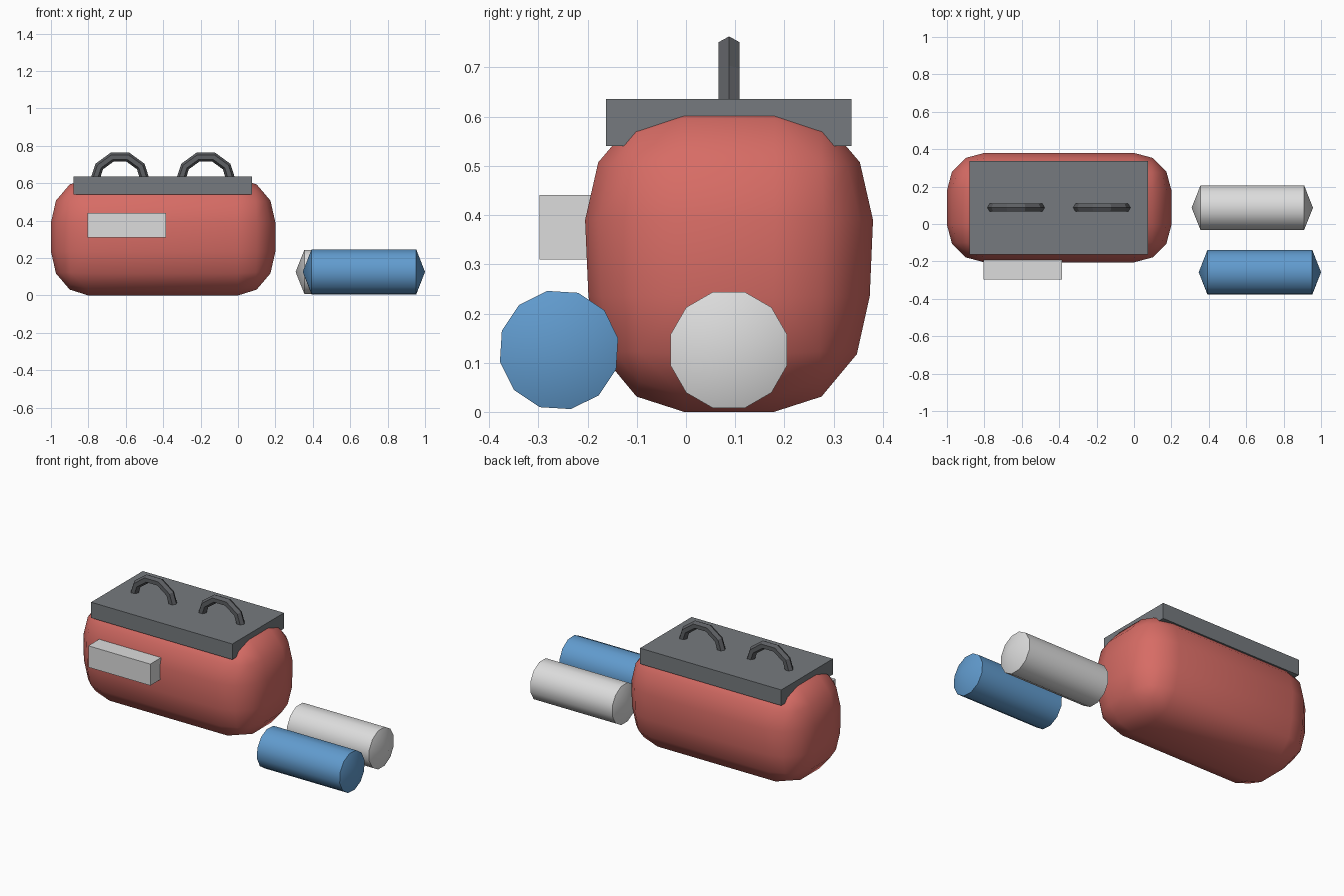
import bpy, bmesh, math
from mathutils import Matrix, Vector

cube = bpy.data.objects.get("Cube")
if cube:
    bpy.data.objects.remove(cube, do_unlink=True)


def material(name, rgb):
    m = bpy.data.materials.new(name)
    m.use_nodes = True
    m.diffuse_color = (*rgb, 1)
    m.node_tree.nodes["Principled BSDF"].inputs["Base Color"].default_value = (*rgb, 1)
    return m


red = material("soft red", (0.68, 0.15, 0.13))
grey = material("slate grey", (0.18, 0.195, 0.21))
dark = material("dark grey", (0.11, 0.115, 0.125))
pale = material("pale grey", (0.72, 0.72, 0.72))
blue = material("steel blue", (0.12, 0.33, 0.62))


def finish(name, bm, mat, smooth=False):
    bmesh.ops.recalc_face_normals(bm, faces=bm.faces)
    mesh = bpy.data.meshes.new(name)
    bm.to_mesh(mesh)
    bm.free()
    mesh.materials.append(mat)
    ob = bpy.data.objects.new(name, mesh)
    bpy.context.collection.objects.link(ob)
    if smooth:
        bpy.ops.object.select_all(action='DESELECT')
        ob.select_set(True)
        bpy.context.view_layer.objects.active = ob
        bpy.ops.object.shade_smooth_by_angle(angle=math.radians(45))
    return ob


def box_mesh(lo, hi):
    lo, hi = Vector(lo), Vector(hi)
    bm = bmesh.new()
    bmesh.ops.create_cube(bm, size=1)
    bmesh.ops.scale(bm, vec=hi - lo, verts=bm.verts)
    bmesh.ops.translate(bm, vec=(lo + hi) / 2, verts=bm.verts)
    return bm


# Rounded body, stretched upwards and a little narrower below the middle
mid_y, stretch, height = 0.0875, 1.175, 0.625
bm = box_mesh((-1, mid_y - 0.2925, 0), (0.2, mid_y + 0.2925, height / stretch))
bmesh.ops.bevel(bm, geom=bm.edges[:], offset=0.2, segments=3, profile=0.5,
                affect='EDGES')
for v in bm.verts:
    v.co.z *= stretch
    if v.co.z < height / 2:
        v.co.y = mid_y + (v.co.y - mid_y) * 0.977
finish("body", bm, red, True)

# Flat lid and front plate
finish("lid", box_mesh((-0.88, -0.163, 0.54), (0.076, 0.336, 0.636)), grey)
finish("front_plate", box_mesh((-0.805, -0.298, 0.31), (-0.385, -0.18, 0.441)), pale)


# Ring handles sunk halfway into the lid
def ring_handle(name, x, major=0.137, minor=0.025, steps=10, sides=6):
    bm = bmesh.new()
    rings = []
    for i in range(steps):
        a = math.tau * (i + 0.0) / steps
        ring = []
        for j in range(sides):
            b = math.tau * j / sides
            r = major + minor * math.cos(b)
            ring.append(bm.verts.new((x + r * math.cos(a),
                                      mid_y + minor * math.sin(b),
                                      0.609 + r * math.sin(a))))
        rings.append(ring)
    for i in range(steps):
        p, q = rings[i], rings[(i + 1) % steps]
        for j in range(sides):
            k = (j + 1) % sides
            bm.faces.new((p[j], p[k], q[k], q[j]))
    finish(name, bm, dark)


ring_handle("left_handle", -0.172)
ring_handle("right_handle", -0.631)


# Lying rollers with shallow cone ends
def roller(name, x0, x1, y, turn, mat, radius=0.1225, tip=0.047, sides=12):
    bm = bmesh.new()
    rings = []
    for x in (x0 + tip, x1 - tip):
        angles = [math.tau * i / sides + math.radians(turn) for i in range(sides)]
        rings.append([bm.verts.new((x, y + radius * math.cos(a),
                                    0.126 + radius * math.sin(a))) for a in angles])
    ends = [bm.verts.new((x, y, 0.126)) for x in (x0, x1)]
    for i in range(sides):
        k = (i + 1) % sides
        bm.faces.new((rings[0][i], rings[0][k], rings[1][k], rings[1][i]))
        for ring, end in zip(rings, ends):
            bm.faces.new((ring[i], ring[k], end))
    finish(name, bm, mat, True)


roller("pale_roller", 0.308, 0.957, 0.087, 15, pale)
roller("blue_roller", 0.346, 1.0, -0.258, 11.5, blue)
